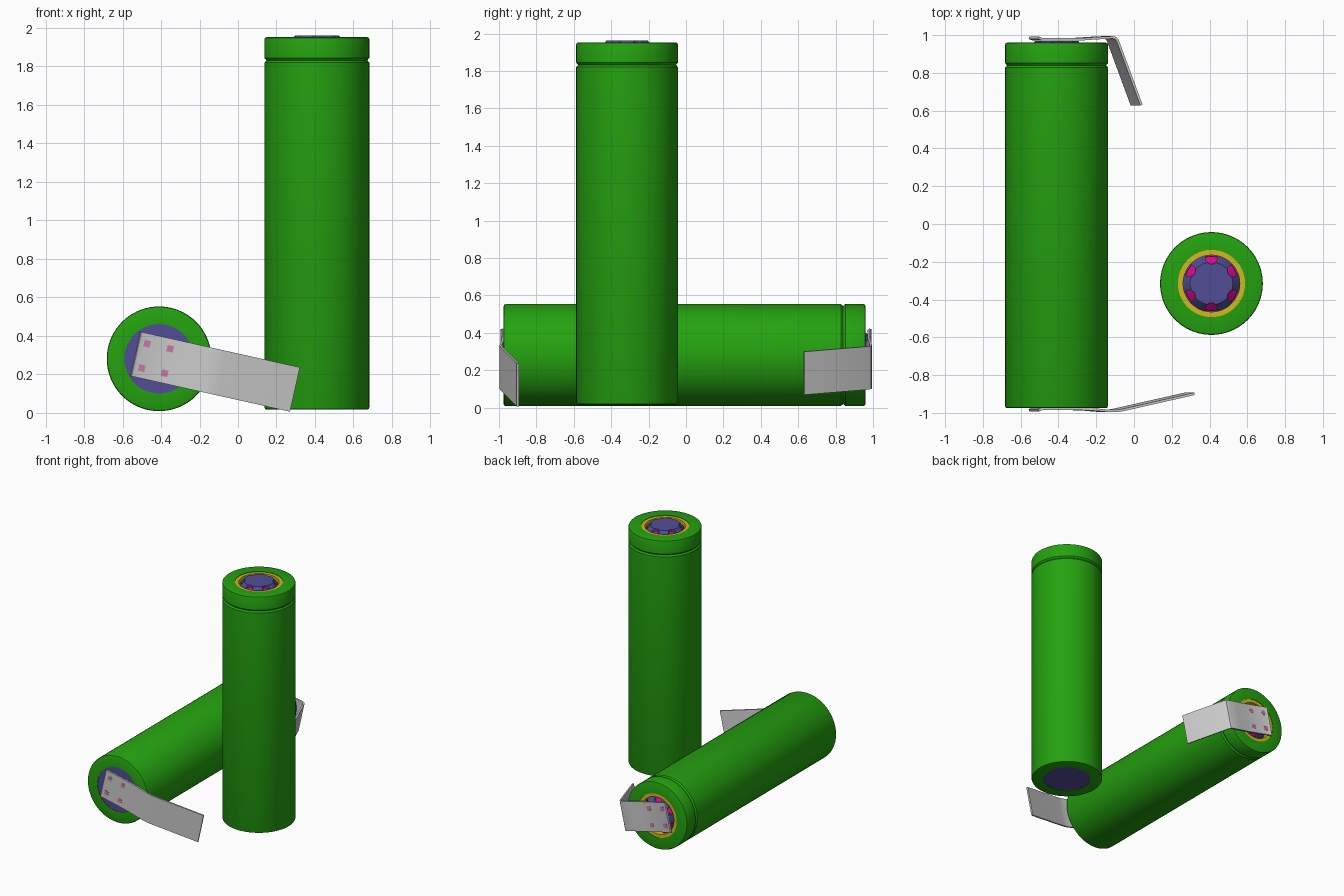
import bpy, bmesh, math
from mathutils import Matrix, Vector

if "Cube" in bpy.data.objects:
    bpy.data.objects.remove(bpy.data.objects["Cube"])


def mat(name, rgb):
    m = bpy.data.materials.new(name)
    m.diffuse_color = (*rgb, 1)
    m.use_nodes = True
    m.node_tree.nodes["Principled BSDF"].inputs["Base Color"].default_value = m.diffuse_color
    return m


GREEN = mat("green_wrap", (0.018, 0.36, 0.005))
BLUE = mat("blue_metal", (0.085, 0.075, 0.31))
YELLOW = mat("yellow_gasket", (0.64, 0.48, 0.013))
PINK = mat("magenta_vent", (0.68, 0.003, 0.26))
WELD = mat("weld_pink", (0.60, 0.18, 0.38))


def add(name, bm, material=None, matrix=Matrix(), smooth=True):
    bmesh.ops.recalc_face_normals(bm, faces=bm.faces)
    me = bpy.data.meshes.new(name)
    bm.to_mesh(me)
    bm.free()
    ob = bpy.data.objects.new(name, me)
    bpy.context.collection.objects.link(ob)
    ob.matrix_world = matrix
    if material:
        me.materials.append(material)
    bpy.ops.object.select_all(action='DESELECT')
    ob.select_set(True)
    bpy.context.view_layer.objects.active = ob
    if smooth:
        bpy.ops.object.shade_smooth_by_angle(angle=math.radians(30))
    return ob


def lathe(profile, closed=False, steps=72):
    # spin an (r, z) profile about z
    bm = bmesh.new()
    vs = [bm.verts.new((r, 0, z)) for r, z in profile]
    pairs = list(zip(vs, vs[1:])) + ([(vs[-1], vs[0])] if closed else [])
    es = [bm.edges.new(p) for p in pairs]
    bmesh.ops.spin(bm, geom=vs + es, axis=(0, 0, 1), cent=(0, 0, 0),
                   angle=2 * math.pi, steps=steps)
    bmesh.ops.remove_doubles(bm, verts=bm.verts, dist=1e-5)
    return bm


def battery(tag, matrix):
    # outer wrap with crimp groove
    add(tag + "_wrap", lathe([
        (0.18, 0.02), (0.18, 0), (0.262, 0), (0.269, 0.003), (0.272, 0.01),
        (0.272, 1.803), (0.268, 1.808), (0.262, 1.815), (0.268, 1.822), (0.272, 1.827),
        (0.272, 1.925), (0.269, 1.932), (0.262, 1.935), (0.178, 1.935), (0.178, 1.88)],
        closed=True), GREEN, matrix)
    # bottom terminal
    add(tag + "_base_plate", lathe([(0, 0.003), (0.181, 0.003), (0.181, 0.018), (0, 0.018)]),
        BLUE, matrix)
    # insulating ring
    add(tag + "_gasket_ring", lathe([(0.15, 1.88), (0.179, 1.88), (0.179, 1.931), (0.15, 1.931)],
                                    closed=True), YELLOW, matrix)
    # vent core seen through the cap windows
    add(tag + "_vent_core", lathe([(0, 1.884), (0.145, 1.884), (0.143, 1.893), (0.103, 1.928),
                                   (0, 1.928)]), PINK, matrix)
    # positive cap with six windows cut in its sloping wall
    cap = add(tag + "_cap", lathe([(0, 1.88), (0.151, 1.88), (0.151, 1.895), (0.121, 1.936),
                                   (0.113, 1.945), (0, 1.945)]), BLUE, matrix)
    bm = bmesh.new()
    for k in range(6):
        a = math.radians(30 + 60 * k)
        bmesh.ops.create_cone(bm, cap_ends=True, segments=20, radius1=0.032, radius2=0.032,
                              depth=0.14, matrix=Matrix.Translation(
                                  (0.135 * math.cos(a), 0.135 * math.sin(a), 1.92)))
    cutter = add(tag + "_window_cutter", bm, None, matrix, False)
    cutter.hide_render = True
    cutter.hide_set(True)
    mod = cap.modifiers.new("windows", 'BOOLEAN')
    mod.operation = 'DIFFERENCE'
    mod.object = cutter
    bpy.context.view_layer.objects.active = cap
    bpy.ops.object.modifier_apply(modifier=mod.name)
    bpy.data.objects.remove(cutter)


battery("standing_cell", Matrix.Translation((0.41, -0.315, 0.017)))
battery("lying_cell", Matrix.Translation((-0.41, -0.975, 0.281)) @
        Matrix.Rotation(-math.pi / 2, 4, 'X'))


def on_tab(s, t, y):
    # s runs along the strip, t across it
    return Vector((-0.53 + 0.976 * s + 0.218 * t, y, 0.306 - 0.218 * s + 0.976 * t))


def tab(tag, path, side):
    # bent metal strip
    bm = bmesh.new()
    rows = [[bm.verts.new(on_tab(s, t, y)) for t in (-0.118, 0.118)] for s, y in path]
    for a, b in zip(rows, rows[1:]):
        bm.faces.new((a[0], a[1], b[1], b[0]))
    ob = add(tag, bm)
    mod = ob.modifiers.new("thickness", 'SOLIDIFY')
    mod.thickness = 0.013
    mod.offset = 0
    mod.use_even_offset = True
    bpy.ops.object.modifier_apply(modifier=mod.name)
    bpy.ops.object.shade_smooth_by_angle(angle=math.radians(30))
    # four square weld spots
    bm = bmesh.new()
    for s in (0.045, 0.167):
        for t in (-0.065, 0.065):
            bmesh.ops.create_cube(bm, size=1, matrix=Matrix.Translation(
                on_tab(s, t, side * 0.9845)) @ Matrix.Rotation(math.radians(12.6), 4, 'Y') @
                Matrix.Diagonal((0.034, 0.003, 0.034, 1)))
    add(tag + "_weld_spots", bm, WELD, smooth=False)


tab("front_tab", [(0, -0.986), (0.02, -0.978), (0.2, -0.978), (0.3, -0.982), (0.38, -0.989),
                  (0.42, -0.99), (0.46, -0.984), (0.845, -0.899)], -1)
tab("back_tab", [(0, 0.986), (0.02, 0.978), (0.23, 0.978), (0.32, 0.984), (0.40, 0.988),
                 (0.418, 0.984), (0.428, 0.972), (0.557, 0.63)], 1)
